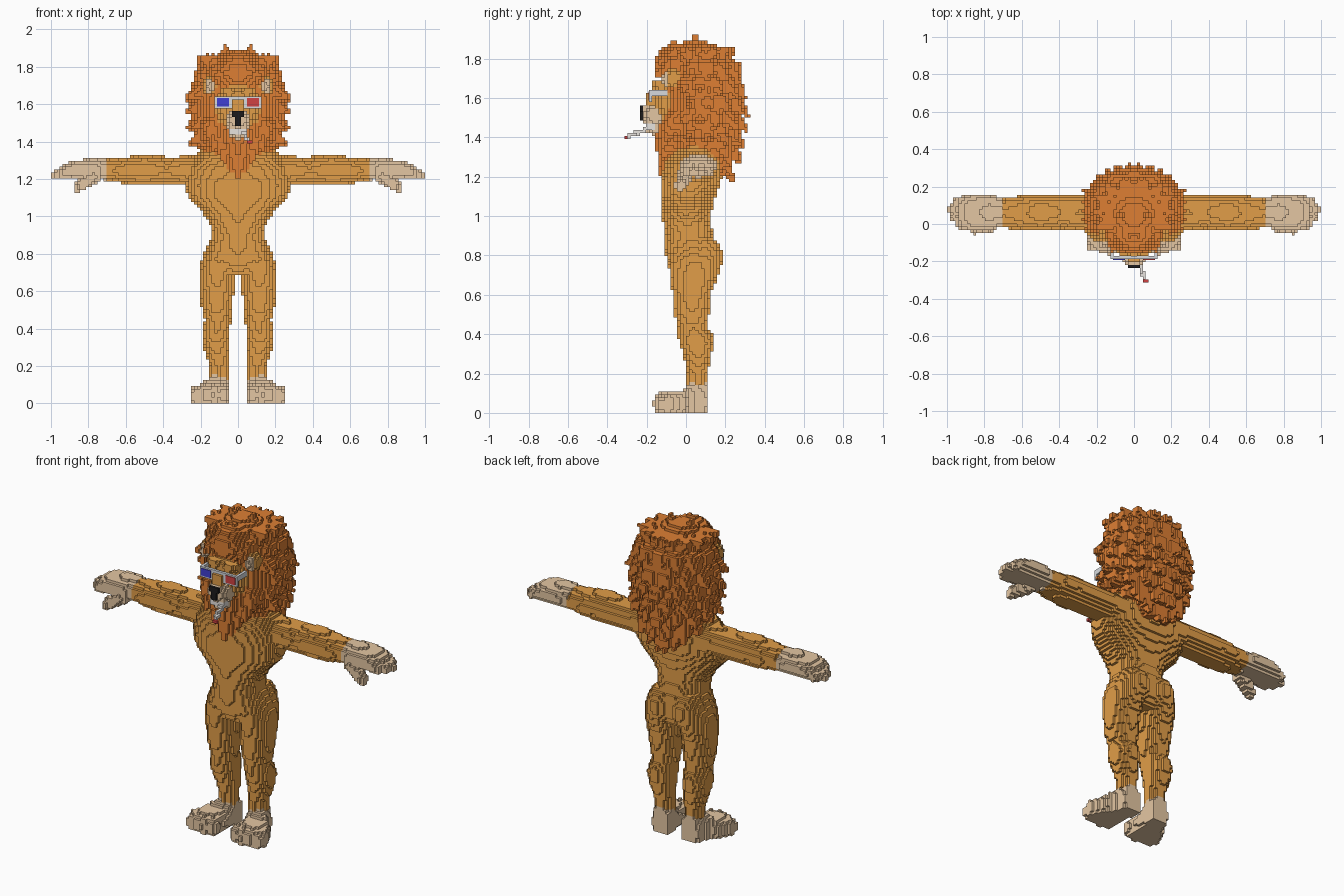
import bpy, math, random
from mathutils import Vector

if "Cube" in bpy.data.objects:
    bpy.data.objects.remove(bpy.data.objects["Cube"])

random.seed(4)
V = 1 / 64                      # block size
grid = {}                       # cell -> (part name, colour name)

COLOURS = {"golden fur": (225, 157, 72), "mane orange": (221, 127, 52), "paw beige": (228, 198, 162),
           "frame grey": (215, 218, 222), "lens blue": (64, 62, 212), "lens red": (208, 66, 66),
           "nose black": (28, 27, 28), "white": (236, 232, 228)}
MATS = list(COLOURS)
for n, c in COLOURS.items():
    m = bpy.data.materials.new(n)
    m.diffuse_color = [(v / 255 / 12.92 if v < 11 else ((v / 255 + .055) / 1.055) ** 2.4) for v in c] + [1]
    m.use_nodes = True
    m.node_tree.nodes["Principled BSDF"].inputs["Base Color"].default_value = m.diffuse_color


def fill(part, col, lo, hi, test, mirror=True):
    """Fill every block whose centre passes the test, optionally on both sides of x = 0."""
    a = [math.floor(v / V) for v in lo]
    b = [math.ceil(v / V) for v in hi]
    for i in range(a[0], b[0] + 1):
        for j in range(a[1], b[1] + 1):
            for k in range(max(a[2], 0), b[2] + 1):
                if test((i + .5) * V, (j + .5) * V, (k + .5) * V):
                    grid[i, j, k] = (part, col)
                    if mirror:
                        grid[-1 - i, j, k] = (part, col)


def ball(part, col, c, r, mirror=True):
    fill(part, col, [c[n] - r[n] for n in range(3)], [c[n] + r[n] for n in range(3)],
         lambda x, y, z: ((x - c[0]) / r[0]) ** 2 + ((y - c[1]) / r[1]) ** 2 + ((z - c[2]) / r[2]) ** 2 < 1, mirror)


def box(part, col, lo, hi, mirror=True):
    fill(part, col, lo, hi, lambda x, y, z: all(l < v < h for l, v, h in zip(lo, (x, y, z), hi)), mirror)


def taper(part, col, a, b, ra, rb, mirror=True):
    """Round rod from a to b whose radius changes from ra to rb."""
    a, b = Vector(a), Vector(b)
    d, r = b - a, max(ra, rb)

    def test(x, y, z):
        p = Vector((x, y, z)) - a
        t = min(1, max(0, p.dot(d) / d.length_squared))
        return (p - d * t).length < ra + (rb - ra) * t
    fill(part, col, [min(p, q) - r for p, q in zip(a, b)], [max(p, q) + r for p, q in zip(a, b)], test, mirror)


def loft(part, col, axis, st, power=2.0, front=None, grow=.004):
    """Elliptic sections (pos, centre u, centre v, radius u, radius v) along an axis."""
    u, v = [n for n in range(3) if n != axis]
    lo, hi = [0] * 3, [0] * 3
    lo[axis], hi[axis] = st[0][0], st[-1][0]
    for n, c, r in ((u, 1, 3), (v, 2, 4)):
        lo[n], hi[n] = min(s[c] - s[r] for s in st), max(s[c] + s[r] for s in st)

    def test(*p):
        for s, e in zip(st, st[1:]):
            if s[0] <= p[axis] < e[0]:
                t = (p[axis] - s[0]) / (e[0] - s[0])
                q = [m + (n - m) * t for m, n in zip(s, e)]
                w = front if front and p[v] < q[2] else power
                return abs((p[u] - q[1]) / (q[3] + grow)) ** w + abs((p[v] - q[2]) / (q[4] + grow)) ** w < 1
        return False
    fill(part, col, lo, hi, test)


FUR, MANE, PAW = MATS[:3]

# torso, legs and arms
loft("torso", FUR, 2, [(.69, 0, .035, .14, .09), (.75, 0, .03, .165, .12), (.82, 0, .025, .155, .125),
     (.90, 0, .02, .135, .123), (.96, 0, .005, .145, .118), (1.02, 0, .005, .185, .12), (1.10, 0, .01, .26, .135),
     (1.17, 0, .025, .285, .15), (1.26, 0, .035, .27, .145), (1.32, 0, .045, .24, .12), (1.37, 0, .05, .17, .09)], 2.2)
loft("leg", FUR, 2, [(.12, .10, .06, .045, .048), (.20, .10, .058, .048, .048), (.30, .115, .058, .066, .07),
     (.36, .118, .052, .072, .086), (.44, .108, .033, .066, .073), (.50, .113, .028, .077, .085),
     (.60, .114, .03, .09, .092), (.70, .113, .04, .09, .118), (.78, .10, .045, .09, .13), (.88, .07, .03, .07, .11)])
ball("leg", FUR, (.085, .09, .79), (.088, .095, .115))
ball("leg", FUR, (.115, .07, .36), (.06, .072, .08))
loft("arm", FUR, 0, [(.14, .06, 1.24, .10, .10), (.28, .06, 1.245, .09, .072), (.38, .065, 1.245, .085, .07),
     (.50, .06, 1.25, .088, .08), (.60, .06, 1.245, .088, .066), (.71, .06, 1.25, .074, .05)])

# hands with four fingers and a thumb
loft("hand", PAW, 0, [(.70, .065, 1.25, .074, .052), (.77, .06, 1.255, .09, .05),
     (.88, .06, 1.252, .092, .045), (.93, .06, 1.24, .082, .035)], 2.3)
for y, x in ((.0, .93), (.04, .965), (.08, .975), (.115, .945)):
    taper("hand", PAW, (.86, y, 1.255), (x, y, 1.225), .03, .025)
taper("hand", PAW, (.77, .0, 1.215), (.855, -.03, 1.155), .042, .028)

# feet turned outward, with toes
loft("foot", PAW, 1, [(-.14, .155, .04, .085, .045), (-.09, .155, .045, .095, .058), (-.01, .135, .05, .08, .065),
     (.02, .115, .06, .062, .085), (.06, .10, .06, .054, .10), (.11, .098, .055, .045, .09)], 2.6)
for x, y in ((.08, -.12), (.128, -.13), (.175, -.12), (.22, -.09)):
    ball("foot", PAW, (x, y, .045), (.032, .036, .058))

# mane core, pointed at the front and broad at the back
core = [(1.20, 0, .14, .08, .09), (1.30, 0, .07, .165, .165), (1.40, 0, .06, .215, .19), (1.50, 0, .065, .245, .195),
        (1.60, 0, .065, .25, .20), (1.70, 0, .065, .235, .195), (1.80, 0, .055, .185, .16),
        (1.86, 0, .045, .12, .11), (1.89, 0, .045, .06, .05)]
loft("mane", MANE, 2, core, 2.5, 1.6, 0)
ball("mane", MANE, (0, -.05, 1.77), (.13, .11, .11))
taper("mane", MANE, (0, -.06, 1.42), (0, -.125, 1.22), .10, .02)
for x, z in ((.08, 1.29), (.14, 1.36), (.04, 1.24)):
    taper("mane", MANE, (x, -.05, z + .12), (x * .9, -.12, z), .06, .012)
# mane tufts in staggered rings, from the temples round to the back
for n in range(7):
    z = 1.32 + n * .08
    s, e = next((s, e) for s, e in zip(core, core[1:]) if s[0] <= z < e[0])
    t = (z - s[0]) / (e[0] - s[0])
    cy, rx, ry = [s[i] + (e[i] - s[i]) * t for i in (2, 3, 4)]
    for k in range(6):
        a = math.radians(-22 + k * 24 + (n % 2) * 12)
        out = Vector((math.cos(a), math.sin(a), 0))
        fit = .9 / (abs(out.x) ** 2.5 + abs(out.y) ** 2.5) ** .4 if out.y > 0 else .85
        base = Vector((rx * out.x * fit, cy + ry * out.y * fit, z + .02))
        reach = random.uniform(.05, .08) * (.75 if n > 4 else 1)
        tip = base + out * reach + Vector((0, 0, -.02 - .05 * max(0, out.y) if n < 6 else .03))
        taper("mane", MANE, base, tip, .055, .008)
# hanging back locks, crown points and forehead locks
for x, z in ((.02, 1.18), (.08, 1.21), (.14, 1.25)):
    taper("mane", MANE, (x, .17, z + .15), (x, .235, z), .06, .01)
for x, y, z in ((.07, .05, 1.92), (.165, .05, 1.865), (.215, .07, 1.80), (.10, .17, 1.83), (.03, .12, 1.86),
                (.05, -.04, 1.86), (.05, .24, 1.77)):
    taper("mane", MANE, (x * .75, y * .7 + .01, z - .11), (x, y, z), .058, .008)
for x, z in ((.02, 1.81), (.07, 1.79), (.11, 1.74)):
    taper("mane", MANE, (x, -.06, z + .03), (x * 1.05, -.15, z - .03), .045, .012)

# face, muzzle, mouth and nose
ball("face", FUR, (0, -.065, 1.585), (.125, .10, .145))
ball("face", FUR, (.05, -.135, 1.665), (.045, .04, .03))
ball("muzzle", PAW, (0, -.15, 1.512), (.07, .078, .06))
ball("muzzle", PAW, (0, -.14, 1.445), (.05, .065, .035))
box("face", FUR, (0, -.20, 1.555), (.032, -.14, 1.62))
box("teeth", "white", (0, -.205, 1.435), (.05, -.16, 1.465))
for w, z in ((.032, 1.53), (.02, 1.505), (.01, 1.48)):
    box("muzzle", PAW, (0, -.222, z), (w, -.16, z + .026))
    box("nose", "nose black", (0, -.236, z), (w, -.218, z + .026))

# ears with a pale inner side
ball("ear", FUR, (.15, -.065, 1.70), (.042, .042, .052))
ball("ear", PAW, (.152, -.10, 1.695), (.026, .022, .036))

# glasses frame with temples
box("glasses", "frame grey", (.03, -.19, 1.578), (.126, -.17, 1.642))
box("glasses", "frame grey", (0, -.19, 1.61), (.04, -.17, 1.642))
box("glasses", "frame grey", (.109, -.19, 1.61), (.126, -.09, 1.642))

# rolled paper stick with a glowing tip
taper("stick", "white", (.03, -.19, 1.445), (.052, -.292, 1.405), .013, .013, False)
box("stick_tip", "lens red", (.046, -.314, 1.39), (.079, -.296, 1.407), False)

# turn the blocks into one mesh per part, keeping only exposed faces
CORNERS = {}
for ax in range(3):
    for sgn in (0, 1):
        u, v = (ax + 1) % 3, (ax + 2) % 3
        quad = []
        for a, b in ((0, 0), (1, 0), (1, 1), (0, 1)):
            c = [0, 0, 0]
            c[ax], c[u], c[v] = sgn, a, b
            quad.append(tuple(c))
        step = [0, 0, 0]
        step[ax] = 1 if sgn else -1
        CORNERS[tuple(step)] = quad if sgn else quad[::-1]

meshes = {}
for (i, j, k), (part, col) in grid.items():
    index, faces, mats = meshes.setdefault(part, ({}, [], []))
    for (dx, dy, dz), quad in CORNERS.items():
        if (i + dx, j + dy, k + dz) not in grid:
            faces.append([index.setdefault((i + x, j + y, k + z), len(index)) for x, y, z in quad])
            mats.append(MATS.index(col))

for part, (index, faces, mats) in meshes.items():
    me = bpy.data.meshes.new(part)
    me.from_pydata([(x * V, y * V, z * V) for x, y, z in index], [], faces)
    used = sorted(set(mats))
    for n in used:
        me.materials.append(bpy.data.materials[MATS[n]])
    me.polygons.foreach_set("material_index", [used.index(n) for n in mats])
    me.update()
    bpy.context.collection.objects.link(bpy.data.objects.new(part, me))

# thin coloured lenses on the frame
for name, side, col in (("lens_left", -1, "lens blue"), ("lens_right", 1, "lens red")):
    bpy.ops.mesh.primitive_cube_add(size=1, location=(.081 * side, -.1875, 1.61))
    ob = bpy.context.object
    ob.name, ob.scale = name, (.064, .008, .044)
    ob.data.materials.append(bpy.data.materials[col])
